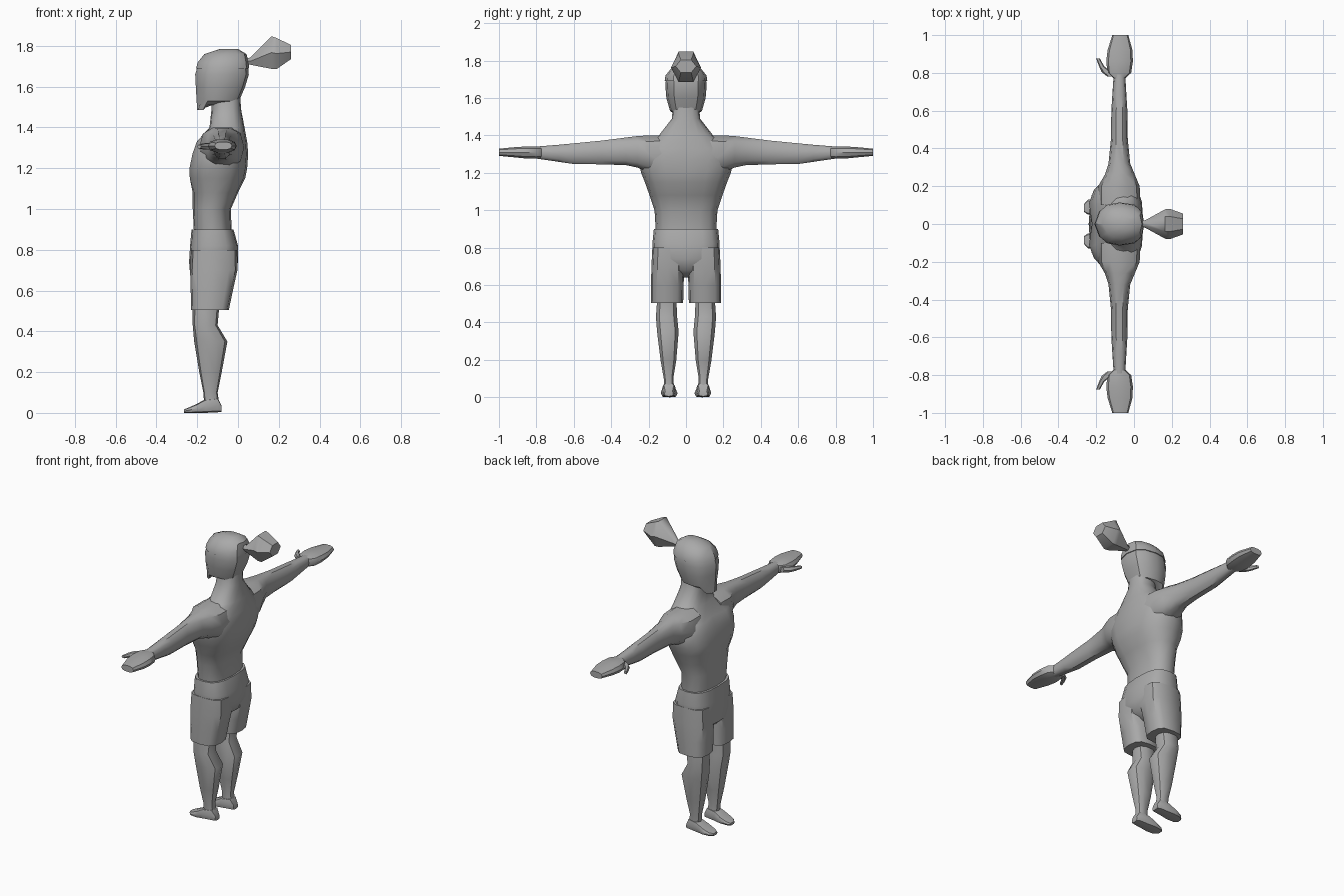
import bpy
import bmesh
from math import cos, sin, pi, radians, copysign

default_cube = bpy.data.objects.get("Cube")
if default_cube:
    bpy.data.objects.remove(default_cube, do_unlink=True)

# One plain grey for the whole figure
grey = bpy.data.materials.new("plain grey")
grey.use_nodes = True
colour = (0.4, 0.4, 0.4, 1)
grey.diffuse_color = colour
grey.node_tree.nodes["Principled BSDF"].inputs["Base Color"].default_value = colour


def bend(value, power):
    """Superellipse rounding: a low power gives a boxier section."""
    return copysign(abs(value) ** power, value)


def place(axis, along, first, second):
    """Turn section coordinates into x, y, z for a loft along the axis."""
    if axis == "x":
        return (along, first, second)
    if axis == "y":
        return (first, along, second)
    return (first, second, along)


def loft(name, axis, rings, sides=12, power=0.8, side=1, smooth=40, adjust=None):
    """Skin rings of (position, low, high, low, high) and close both ends."""
    bm = bmesh.new()
    loops = []
    for along, a_low, a_high, b_low, b_high in rings:
        loop = []
        for i in range(sides):
            angle = 2 * pi * i / sides
            first = (a_low + a_high) / 2 + (a_high - a_low) / 2 * bend(cos(angle), power)
            second = (b_low + b_high) / 2 + (b_high - b_low) / 2 * bend(sin(angle), power)
            x, y, z = place(axis, along, first, second)
            if adjust:
                x, y, z = adjust(x, y, z)
            loop.append(bm.verts.new((x, y * side, z)))
        loops.append(loop)
    for lower, upper in zip(loops, loops[1:]):
        for i in range(sides):
            j = (i + 1) % sides
            bm.faces.new((lower[i], lower[j], upper[j], upper[i]))
    bm.faces.new(loops[0])
    bm.faces.new(loops[-1])
    bmesh.ops.recalc_face_normals(bm, faces=bm.faces)
    mesh = bpy.data.meshes.new(name)
    bm.to_mesh(mesh)
    bm.free()
    mesh.materials.append(grey)
    part = bpy.data.objects.new(name, mesh)
    bpy.context.collection.objects.link(part)
    bpy.ops.object.select_all(action="DESELECT")
    part.select_set(True)
    bpy.context.view_layer.objects.active = part
    bpy.ops.object.shade_smooth_by_angle(angle=radians(smooth))
    return part


def upright(name, rings, **options):
    """Symmetric loft up z from rings of (height, front, back, half width)."""
    return loft(name, "z", [(z, f, b, -w, w) for z, f, b, w in rings], **options)


def chest_crease(x, y, z):
    """Sink the breastbone between the two chest muscles."""
    if abs(y) < .01 and x < -.15 and 1.1 < z < 1.35:
        x += .025
    return x, y, z


def pointed_face(x, y, z):
    """Bring the face to a shallow ridge and raise the jaw towards the neck."""
    if x < -.12 and abs(y) > .03:
        x += .012
    if z < 1.5 and x > -.17:
        z += .025
    return x, y, z


# Torso and neck
upright("torso", [
    (.86, -.215, -.03, .16), (1, -.222, -.035, .168), (1.08, -.222, 0, .195),
    (1.15, -.245, .035, .22), (1.2, -.247, .045, .24), (1.27, -.232, .05, .255),
    (1.33, -.21, .045, .235), (1.4, -.14, .032, .145), (1.49, -.13, .015, .075),
    (1.57, -.13, .01, .07),
], sides=16, adjust=chest_crease)

# Head, hair cap and hair bun
upright("head", [
    (1.485, -.2, -.12, .05), (1.53, -.203, .005, .085), (1.6, -.207, .035, .105),
    (1.66, -.21, .053, .11), (1.71, -.195, .048, .107), (1.755, -.165, .04, .08),
    (1.775, -.1, 0, .04),
], sides=12, power=.75, smooth=35, adjust=pointed_face)
upright("hair_cap", [
    (1.69, -.206, .055, .114), (1.72, -.197, .052, .11),
    (1.76, -.165, .042, .078), (1.785, -.09, 0, .035),
], sides=12, power=.75, smooth=35, adjust=pointed_face)
loft("hair_bun", "x", [
    (.03, -.015, .015, 1.71, 1.74), (.06, -.02, .02, 1.705, 1.745),
    (.165, -.078, .078, 1.675, 1.86), (.19, -.08, .08, 1.675, 1.85),
    (.26, -.055, .055, 1.73, 1.81),
], sides=6, power=1, smooth=50,
    adjust=lambda x, y, z: (x, y, z))

# Shorts above the legs
upright("shorts_waist", [
    (.64, -.19, -.08, .03), (.68, -.235, -.02, .13), (.74, -.24, 0, .178),
    (.82, -.235, 0, .18), (.9, -.228, -.022, .172),
], sides=16, power=.7)

# Paired limbs
for label, side in (("left", -1), ("right", 1)):
    loft(label + "_arm", "y", [
        (.1, -.19, .035, 1.2, 1.405), (.2, -.19, .03, 1.2, 1.404),
        (.26, -.155, .005, 1.225, 1.4), (.32, -.135, -.02, 1.238, 1.392),
        (.45, -.122, -.033, 1.243, 1.375), (.6, -.12, -.035, 1.245, 1.36),
        (.68, -.115, -.04, 1.257, 1.352), (.8, -.107, -.047, 1.275, 1.342),
    ], sides=10, side=side)
    loft(label + "_hand", "y", [
        (.77, -.107, -.048, 1.277, 1.342), (.8, -.14, -.015, 1.274, 1.343),
        (.86, -.147, -.006, 1.276, 1.342), (.92, -.14, -.008, 1.282, 1.338),
        (1, -.115, -.03, 1.29, 1.33),
    ], sides=10, side=side)
    loft(label + "_thumb", "y", [
        (.78, -.14, -.1, 1.29, 1.325), (.805, -.172, -.12, 1.29, 1.325),
        (.835, -.185, -.158, 1.292, 1.322), (.875, -.2, -.18, 1.297, 1.315),
    ], sides=6, side=side)
    loft(label + "_shorts_leg", "z", [
        (.505, -.23, -.045, .015, .187), (.6, -.232, -.025, .013, .187),
        (.7, -.235, -.003, .008, .185), (.8, -.23, -.004, .01, .18),
    ], sides=12, power=.65, side=side)
    loft(label + "_leg", "z", [
        (.03, -.165, -.09, .06, .12), (.1, -.17, -.1, .067, .12),
        (.2, -.19, -.08, .05, .138), (.35, -.215, -.052, .037, .157),
        (.43, -.222, -.1, .045, .163), (.54, -.222, -.09, .05, .155),
    ], sides=10, side=side)
    loft(label + "_foot", "x", [
        (-.265, .065, .105, 0, .017), (-.245, .05, .128, 0, .025),
        (-.2, .045, .135, 0, .045), (-.16, .052, .13, 0, .068),
        (-.1, .058, .125, .003, .075), (-.08, .068, .115, .005, .035),
    ], sides=8, power=.6, side=side)
